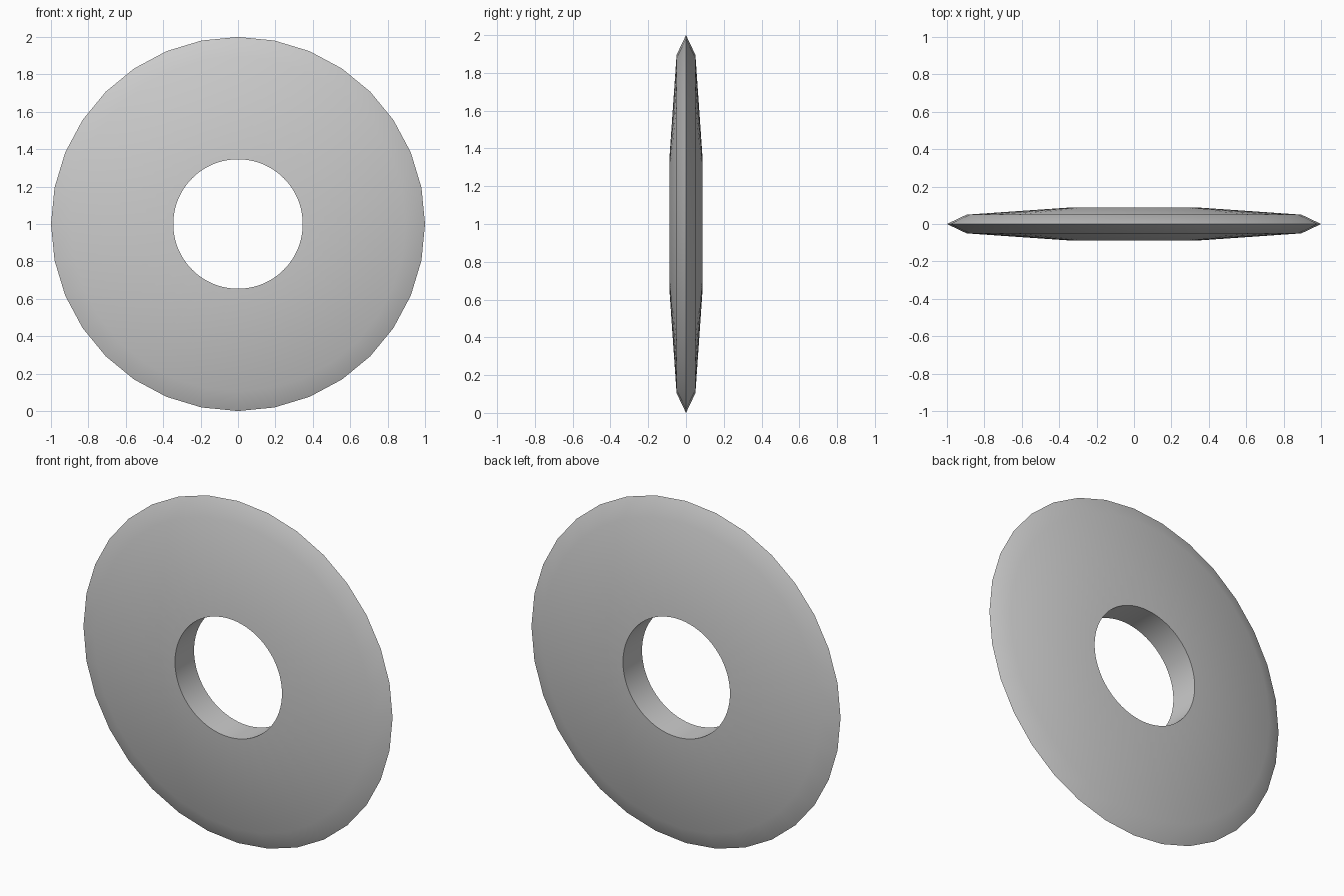
import bpy, bmesh
from math import sin, cos, pi, radians

if "Cube" in bpy.data.objects:
    bpy.data.objects.remove(bpy.data.objects["Cube"])

SIDES = 32        # facets round the rim
SPLIT = 4         # hole facets per rim facet

bm = bmesh.new()

def ring(r, y, n):
    return [bm.verts.new((r * sin(2 * pi * i / n), y, 1 + r * cos(2 * pi * i / n)))
            for i in range(n)]

# Knife-edge rim shared by both faces
rim = ring(1.0, 0, SIDES)
holes = []
for s in (-1, 1):
    shoulder = ring(0.895, s * 0.05, SIDES)
    n = SIDES * SPLIT
    hole = ring(0.346, s * 0.088, n)
    holes.append(hole)
    for i in range(SIDES):
        j = (i + 1) % SIDES
        # Bevelled edge, then the gently sloping face
        bm.faces.new((rim[i], rim[j], shoulder[j], shoulder[i]))
        inner = [hole[(i * SPLIT + k) % n] for k in range(SPLIT, -1, -1)]
        bm.faces.new([shoulder[i], shoulder[j]] + inner)

# Wall of the centre hole
a, b = holes
for i in range(len(a)):
    j = (i + 1) % len(a)
    bm.faces.new((a[i], a[j], b[j], b[i]))

bmesh.ops.recalc_face_normals(bm, faces=bm.faces)
mesh = bpy.data.meshes.new("ring_disc")
bm.to_mesh(mesh)
bm.free()
disc = bpy.data.objects.new("ring_disc", mesh)
bpy.context.collection.objects.link(disc)

# Smooth over the rim, crisp at the hole
bpy.context.view_layer.objects.active = disc
disc.select_set(True)
bpy.ops.object.shade_smooth_by_angle(angle=radians(65))
